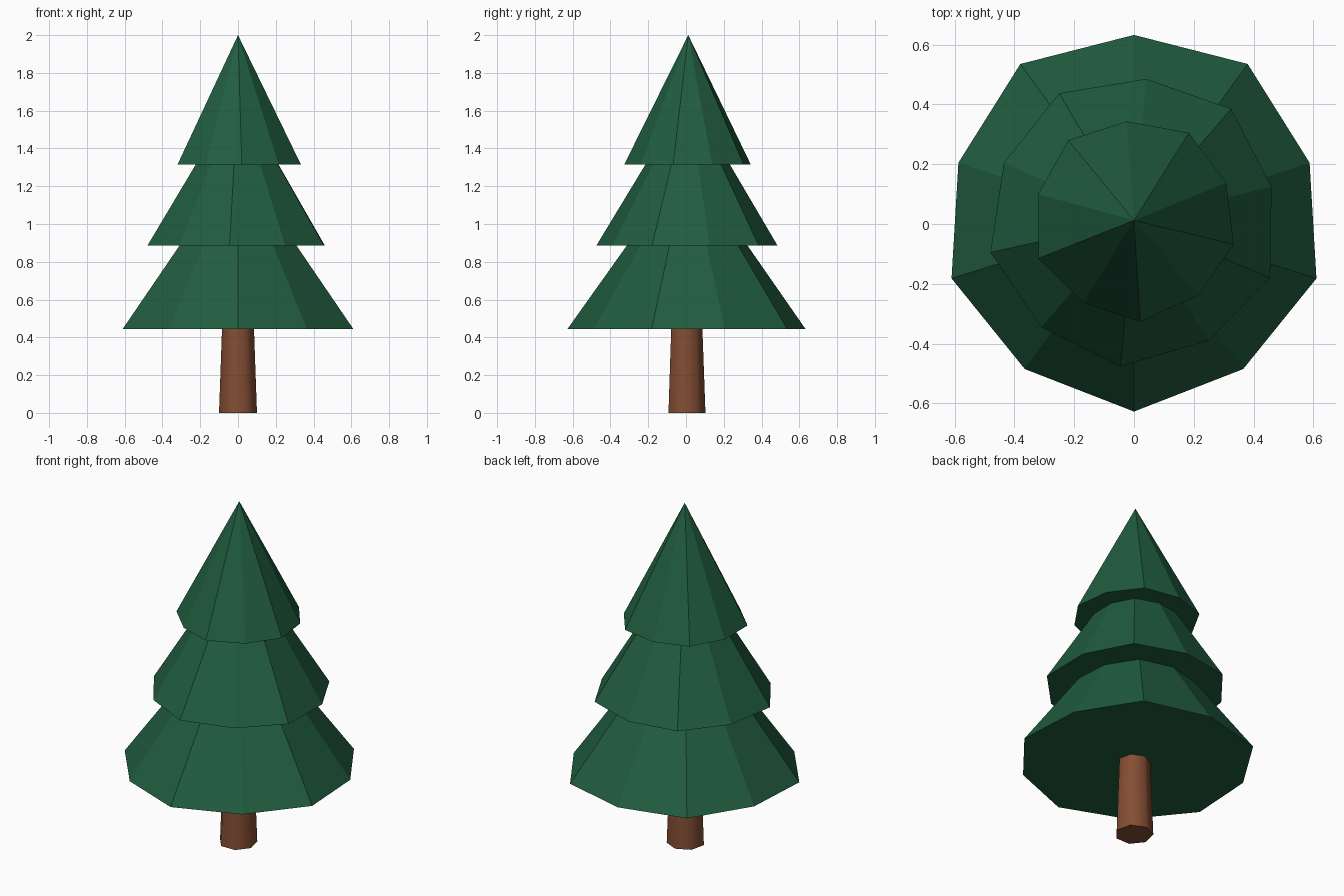
import bpy, bmesh, math

if "Cube" in bpy.data.objects:
    bpy.data.objects.remove(bpy.data.objects["Cube"])


def material(name, color):
    mat = bpy.data.materials.new(name)
    mat.diffuse_color = (*color, 1.0)
    mat.use_nodes = True
    mat.node_tree.nodes["Principled BSDF"].inputs["Base Color"].default_value = mat.diffuse_color
    return mat


def add_object(name, bm, mat):
    bmesh.ops.recalc_face_normals(bm, faces=bm.faces[:])
    mesh = bpy.data.meshes.new(name)
    bm.to_mesh(mesh)
    bm.free()
    mesh.materials.append(mat)
    obj = bpy.data.objects.new(name, mesh)
    bpy.context.collection.objects.link(obj)
    return obj


def foliage_tier(name, outline, z, apex, mat):
    """Closed pyramid over an irregular ten-sided outline."""
    bm = bmesh.new()
    ring = [bm.verts.new((x, y, z)) for x, y in outline]
    tip = bm.verts.new(apex)
    bm.faces.new(ring)
    for a, b in zip(ring, ring[1:] + ring[:1]):
        bm.faces.new((a, b, tip))
    return add_object(name, bm, mat)


green = material("needles", (0.015, 0.11, 0.05))
brown = material("bark", (0.23, 0.075, 0.033))

# Foliage tiers, hand-cut irregular outlines
lower_half = [(0.38, 0.535), (0.587, 0.205), (0.61, -0.182), (0.365, -0.485)]
lower = ([(0, 0.632)] + lower_half + [(0, -0.627)]
         + [(-x, y) for x, y in reversed(lower_half)])
middle = [(0.04, 0.485), (0.325, 0.385), (0.46, 0.125), (0.455, -0.18),
          (0.25, -0.39), (-0.045, -0.475), (-0.31, -0.345),
          (-0.48, -0.095), (-0.435, 0.205), (-0.25, 0.437)]
upper = [(-0.025, 0.343), (0.183, 0.305), (0.308, 0.138), (0.333, -0.068),
         (0.215, -0.238), (0.02, -0.327), (-0.17, -0.262),
         (-0.32, -0.115), (-0.32, 0.10), (-0.22, 0.28)]
foliage_tier("lower_foliage", lower, 0.445, (0, 0.01, 1.34), green)
foliage_tier("middle_foliage", middle, 0.885, (0, 0.012, 1.69), green)
foliage_tier("upper_foliage", upper, 1.315, (0, 0.012, 2.0), green)

# Tapered seven-sided trunk, smooth around and sharp at the ends
bm = bmesh.new()
rings = []
for z, r in ((0.0, 0.103), (0.55, 0.083)):
    angles = [math.pi / 2 + math.tau * i / 7 for i in range(7)]
    rings.append([bm.verts.new((r * math.cos(a), r * math.sin(a), z)) for a in angles])
for i in range(7):
    j = (i + 1) % 7
    bm.faces.new((rings[0][i], rings[0][j], rings[1][j], rings[1][i]))
for ring in rings:
    bm.faces.new(ring)
trunk = add_object("trunk", bm, brown)
bpy.context.view_layer.objects.active = trunk
trunk.select_set(True)
bpy.ops.object.shade_smooth_by_angle(angle=math.radians(60))
